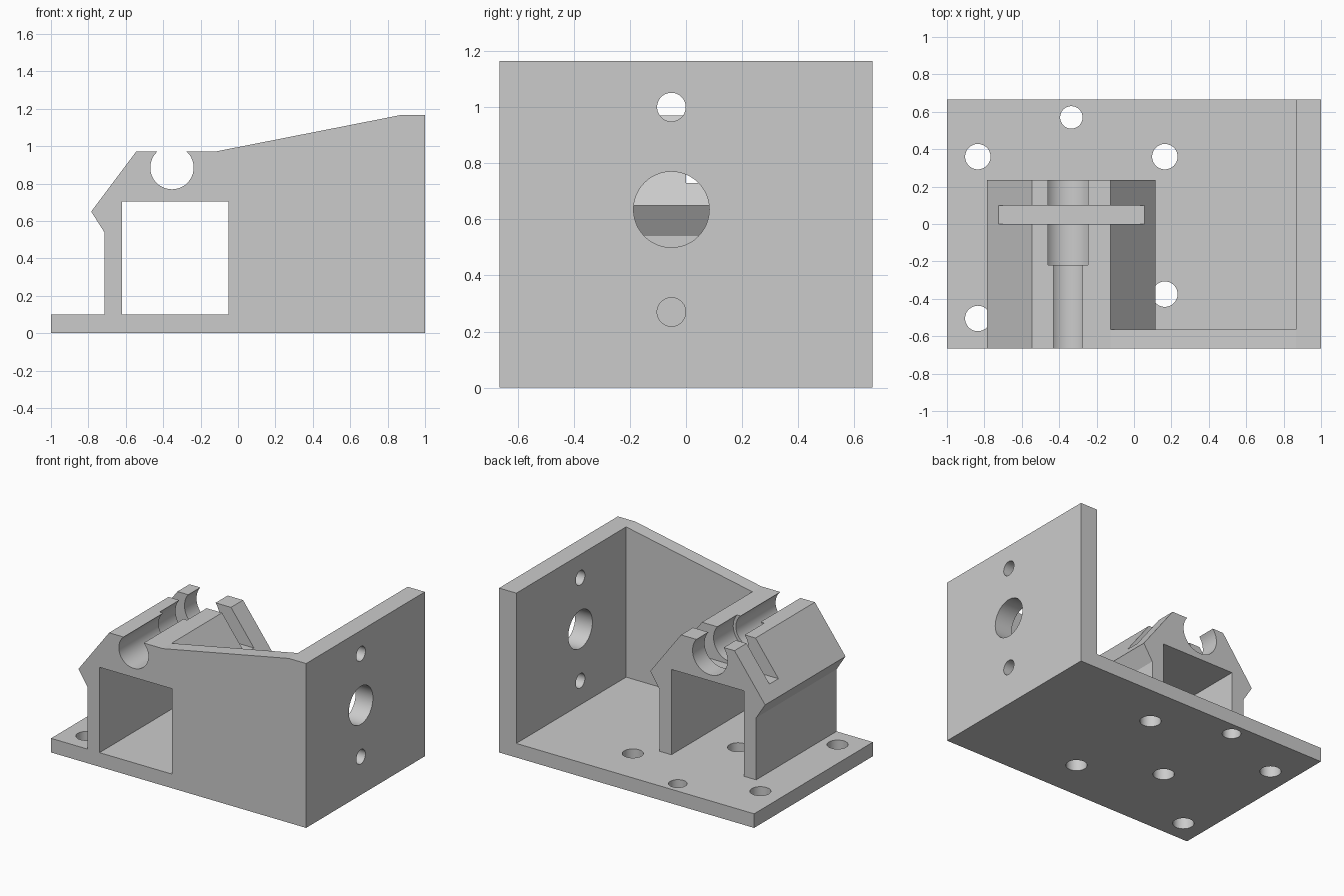
import bpy, bmesh, math
from mathutils import Matrix, Vector

cube = bpy.data.objects.get("Cube")
if cube:
    bpy.data.objects.remove(cube, do_unlink=True)

grey = bpy.data.materials.new("light grey plastic")
grey.use_nodes = True
COLOUR = (0.6, 0.6, 0.6, 1)
grey.diffuse_color = COLOUR
grey.node_tree.nodes["Principled BSDF"].inputs["Base Color"].default_value = COLOUR


def make_object(name, bm):
    bmesh.ops.recalc_face_normals(bm, faces=bm.faces[:])
    mesh = bpy.data.meshes.new(name)
    bm.to_mesh(mesh)
    bm.free()
    mesh.materials.append(grey)
    obj = bpy.data.objects.new(name, mesh)
    bpy.context.collection.objects.link(obj)
    return obj


def prism(name, profile, y0, y1):
    """Extrude an x-z profile along y."""
    bm = bmesh.new()
    face = bm.faces.new([bm.verts.new((x, y0, z)) for x, z in profile])
    ext = bmesh.ops.extrude_face_region(bm, geom=[face])
    verts = [v for v in ext["geom"] if isinstance(v, bmesh.types.BMVert)]
    bmesh.ops.translate(bm, verts=verts, vec=(0, y1 - y0, 0))
    return make_object(name, bm)


def box(name, x0, x1, y0, y1, z0, z1):
    return prism(name, [(x0, z0), (x1, z0), (x1, z1), (x0, z1)], y0, y1)


def rod(name, centre, axis, radius, length):
    bm = bmesh.new()
    turn = Vector((0, 0, 1)).rotation_difference(Vector(axis)).to_matrix().to_4x4()
    bmesh.ops.create_cone(bm, cap_ends=True, segments=48, radius1=radius,
                          radius2=radius, depth=length,
                          matrix=Matrix.Translation(centre) @ turn)
    return make_object(name, bm)


def cut(obj, cutters):
    """Subtract the cutters, keep the result and discard the cutters."""
    for c in cutters:
        mod = obj.modifiers.new("cut", "BOOLEAN")
        mod.operation = "DIFFERENCE"
        mod.solver = "EXACT"
        mod.object = c
        c.hide_render = True
    bpy.context.view_layer.update()
    graph = bpy.context.evaluated_depsgraph_get()
    mesh = bpy.data.meshes.new_from_object(obj.evaluated_get(graph))
    obj.modifiers.clear()
    obj.data = mesh
    for c in cutters:
        bpy.data.objects.remove(c, do_unlink=True)


HALF_DEPTH = 0.665
BASE_TOP = 0.1
WALL_X = 0.865

# Base plate with mounting holes
base = box("base_plate", -1, 1, -HALF_DEPTH, HALF_DEPTH, 0, BASE_TOP)
mounts = [(-0.835, 0.36, 0.068), (-0.835, -0.505, 0.068), (0.165, 0.36, 0.068),
          (0.165, -0.375, 0.068), (-0.335, -0.105, 0.068), (-0.335, 0.57, 0.06)]
cut(base, [rod("mount_hole", (x, y, 0.05), (0, 0, 1), r, 0.4) for x, y, r in mounts])

# Motor wall with shaft hole and two screw holes
wall = box("side_wall", WALL_X, 1, -HALF_DEPTH, HALF_DEPTH, BASE_TOP, 1.165)
cut(wall, [rod("wall_hole", (0.93, -0.052, z), (1, 0, 0), r, 0.5)
           for z, r in [(0.27, 0.051), (0.635, 0.135), (1.0, 0.051)]])

# Arched holder, symmetric about its centre line
MID = -0.335
half = [(0.38, BASE_TOP), (0.38, 0.54), (0.45, 0.65), (0.21, 0.97)]
right = [(MID + x, z) for x, z in half]
left = [(MID - x, z) for x, z in reversed(half)]
holder = prism("arched_holder", right + left, -HALF_DEPTH, 0.235)
BORE_X, BORE_Z = -0.353, 0.885
cut(holder, [
    box("arch_opening", MID - 0.285, MID + 0.285, -1, 1, 0, 0.705),
    rod("front_bore", (BORE_X, 0, BORE_Z), (0, 1, 0), 0.116, 2),
    rod("back_bore", (BORE_X, 0.28, BORE_Z), (0, 1, 0), 0.137, 1),
    box("nut_slot", -1.2, 0.6, 0, 0.1, 0.73, 1.2),
])

# Sloping front web between holder and wall
web = right + [(WALL_X, 1.165), (WALL_X, BASE_TOP)]
front_web = prism("front_web", web, -HALF_DEPTH, -0.565)

# Smooth the round holes, keep the edges crisp
bpy.ops.object.select_all(action="DESELECT")
for part in (base, wall, holder, front_web):
    part.select_set(True)
bpy.context.view_layer.objects.active = base
bpy.ops.object.shade_smooth_by_angle(angle=math.radians(30))
